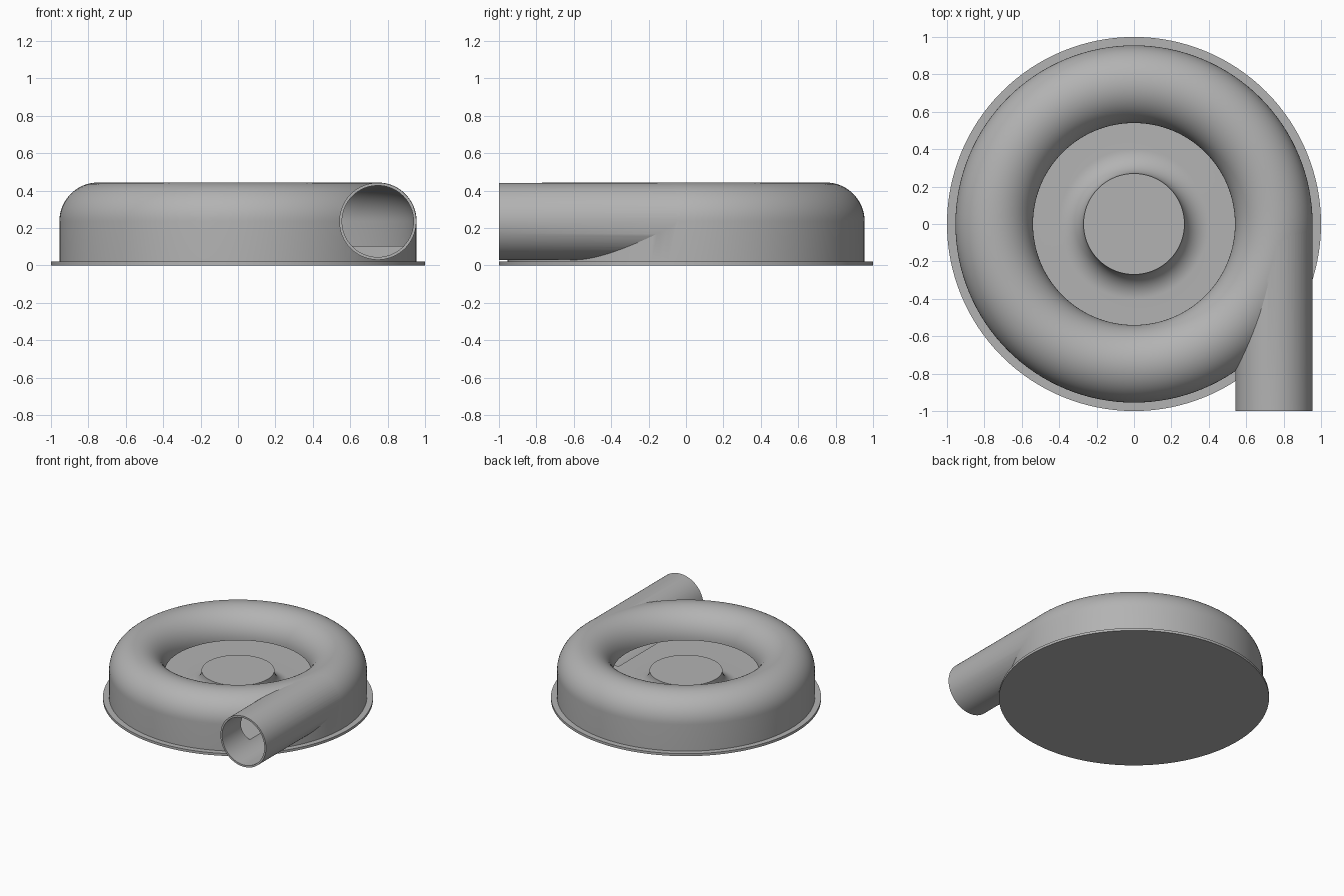
import bpy
import bmesh
import math

if "Cube" in bpy.data.objects:
    bpy.data.objects.remove(bpy.data.objects["Cube"], do_unlink=True)

SEGMENTS = 128
RING_R, MID_Z = 0.7475, 0.236      # centre of the scroll's round section
SECTION_R, WALL = 0.2075, 0.015
PLATE_Z, FLOOR_Z = 0.02, 0.105

grey = bpy.data.materials.new("plain grey")
grey.use_nodes = True
grey.diffuse_color = (0.45, 0.45, 0.45, 1)
grey.node_tree.nodes["Principled BSDF"].inputs["Base Color"].default_value = (0.45, 0.45, 0.45, 1)


def finish(name, bm):
    """Turn a bmesh into a named grey object."""
    bmesh.ops.recalc_face_normals(bm, faces=bm.faces[:])
    mesh = bpy.data.meshes.new(name)
    bm.to_mesh(mesh)
    bm.free()
    obj = bpy.data.objects.new(name, mesh)
    bpy.context.collection.objects.link(obj)
    mesh.materials.append(grey)
    return obj


def revolve(name, profile):
    """Spin a closed (radius, height) outline about the z axis."""
    bm = bmesh.new()
    verts = [bm.verts.new((r, 0, z)) for r, z in profile]
    edges = [bm.edges.new((a, b)) for a, b in zip(verts, verts[1:] + verts[:1])]
    bmesh.ops.spin(bm, geom=verts + edges, cent=(0, 0, 0), axis=(0, 0, 1),
                   angle=math.tau, steps=SEGMENTS, use_merge=True)
    bmesh.ops.remove_doubles(bm, verts=bm.verts[:], dist=1e-5)
    # Drop slivers left on the axis
    bmesh.ops.dissolve_degenerate(bm, edges=bm.edges[:], dist=1e-6)
    return finish(name, bm)


def arc(cr, cz, radius, start, end, steps):
    angles = [math.radians(start + (end - start) * i / steps) for i in range(steps + 1)]
    return [(cr + radius * math.cos(a), cz + radius * math.sin(a)) for a in angles]


def pipe(name, radius, front, back):
    """Solid cylinder along y at the outlet position."""
    bm = bmesh.new()
    bmesh.ops.create_cone(bm, cap_ends=True, segments=96, radius1=radius,
                          radius2=radius, depth=back - front)
    for v in bm.verts:
        x, y, z = v.co
        v.co = (RING_R + x, (front + back) / 2 + z, MID_Z + y)
    return finish(name, bm)


def combine(obj, other, operation):
    mod = obj.modifiers.new(operation, 'BOOLEAN')
    mod.operation, mod.solver, mod.object = operation, 'EXACT', other
    bpy.context.view_layer.objects.active = obj
    bpy.ops.object.modifier_apply(modifier=mod.name)
    bpy.data.objects.remove(other, do_unlink=True)


# Scroll casing with its tangential outlet
inner, outer = RING_R - SECTION_R, RING_R + SECTION_R
casing = revolve("scroll_casing", arc(RING_R, MID_Z, SECTION_R, 180, 0, 32)
                 + [(outer, PLATE_Z), (inner, PLATE_Z)])
combine(casing, pipe("outlet", SECTION_R - 0.0015, -1, 0), 'UNION')

# Hollow air passage, open to the centre below the lip
lip_z = MID_Z - 0.007
cavity = revolve("cavity", arc(RING_R, MID_Z, SECTION_R - WALL, 180, 0, 32)
                 + [(outer - WALL, FLOOR_Z), (0.3, FLOOR_Z), (0.3, lip_z), (inner + WALL, lip_z)])
combine(casing, cavity, 'DIFFERENCE')
combine(casing, pipe("bore", SECTION_R - WALL - 0.0015, -1.1, 0), 'DIFFERENCE')

# Central hub flaring down to the floor
flare = MID_Z - FLOOR_Z
hub = revolve("hub", [(0, PLATE_Z), (0, MID_Z)]
              + arc(0.27 + flare, MID_Z, flare, 180, 270, 16)
              + [(inner, FLOOR_Z), (inner, PLATE_Z)])

# Flat mounting plate
plate = revolve("base_plate", [(0, 0), (0, PLATE_Z), (1, PLATE_Z), (1, 0)])

for obj in (casing, hub, plate):
    bpy.ops.object.select_all(action='DESELECT')
    obj.select_set(True)
    bpy.context.view_layer.objects.active = obj
    bpy.ops.object.shade_smooth_by_angle(angle=math.radians(20))
